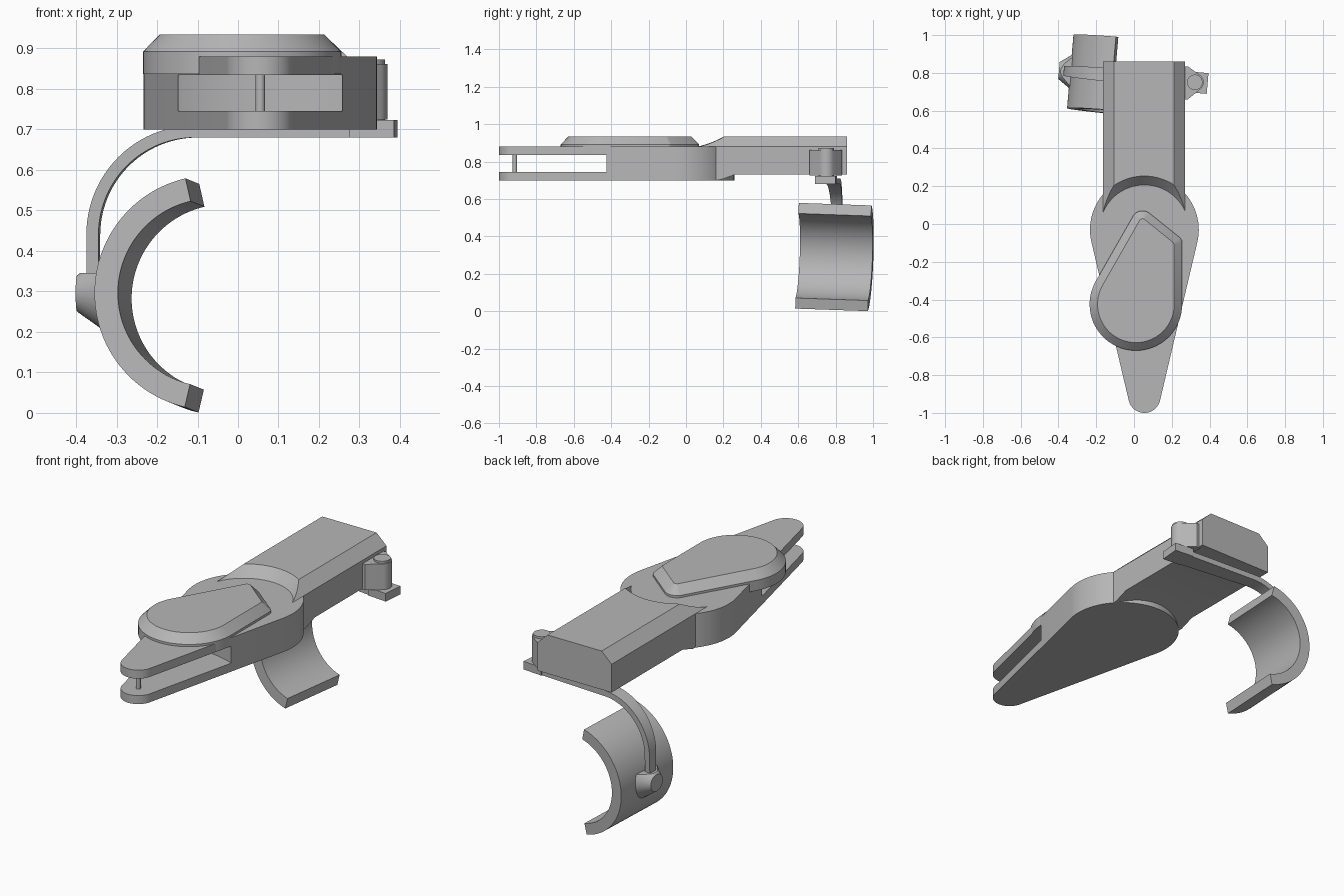
import bpy, bmesh
from math import sin, cos, radians, degrees, asin, atan2, hypot, pi
from mathutils import Matrix, Vector

if "Cube" in bpy.data.objects:
    bpy.data.objects.remove(bpy.data.objects["Cube"])

grey = bpy.data.materials.new("plain_grey")
grey.use_nodes = True
colour = (0.47, 0.47, 0.47, 1)
grey.diffuse_color = colour
grey.node_tree.nodes["Principled BSDF"].inputs["Base Color"].default_value = colour


def loft(name, rings, matrix=None):
    """Skin a list of equal rings and cap both ends."""
    bm = bmesh.new()
    loops = [[bm.verts.new(p) for p in ring] for ring in rings]
    n = len(loops[0])
    for a, b in zip(loops, loops[1:]):
        for i in range(n):
            j = (i + 1) % n
            bm.faces.new((a[i], a[j], b[j], b[i]))
    bm.faces.new(loops[0][::-1])
    bm.faces.new(loops[-1])
    bmesh.ops.recalc_face_normals(bm, faces=bm.faces)
    if matrix:
        bm.transform(matrix)
    mesh = bpy.data.meshes.new(name)
    bm.to_mesh(mesh)
    bm.free()
    mesh.materials.append(grey)
    obj = bpy.data.objects.new(name, mesh)
    bpy.context.collection.objects.link(obj)
    return obj


def prism(name, outline, z0, z1, matrix=None):
    return loft(name, [[(x, y, z) for x, y in outline] for z in (z0, z1)], matrix)


def arc(cx, cy, r, start, end, steps=24):
    angles = [radians(start + (end - start) * i / steps) for i in range(steps + 1)]
    return [(cx + r * cos(a), cy + r * sin(a)) for a in angles]


def circle(cx, cy, r, steps=32):
    return arc(cx, cy, r, 0, 360, steps)[:-1]


def box(name, low, high, matrix=None):
    (x0, y0, z0), (x1, y1, z1) = low, high
    return prism(name, [(x0, y0), (x1, y0), (x1, y1), (x0, y1)], z0, z1, matrix)


def cut(target, cutter):
    cutter.hide_render = True
    mod = target.modifiers.new("cut", "BOOLEAN")
    mod.operation, mod.solver, mod.object = "DIFFERENCE", "EXACT", cutter
    bpy.context.view_layer.objects.active = target
    bpy.ops.object.modifier_apply(modifier=mod.name)
    bpy.data.objects.remove(cutter)


parts = []

# Teardrop body with a forked nose
BX, BY, BR = 0.055, -0.03, 0.288
NY, NR = -0.915, 0.085
lean = degrees(asin((BR - NR) / (BY - NY)))
outline = arc(BX, BY, BR, -lean, 180 + lean, 48) + arc(BX, NY, NR, 180 + lean, 360 - lean)
body = prism("body", outline, 0.70, 0.88)
cut(body, prism("slot_cutter", arc(BX, NY, 0.53, -20, 200, 64), 0.745, 0.835))
nose_pin = prism("nose_pin", circle(BX, NY, 0.012, 16), 0.74, 0.84)
parts += [body, nose_pin]

# Handle: chamfered bar with a sloped underside and a conical front relief
section = [(-0.165, 0.701), (0.27, 0.701), (0.27, 0.88),
           (0.212, 0.935), (-0.107, 0.935), (-0.165, 0.88)]
handle = loft("handle", [[(x, y, z) for x, z in section] for y in (0, 0.86)])
ramp = [(0.18, 0.701), (0.26, 0.73), (0.9, 0.73), (0.9, 0.6), (0.18, 0.6)]
cut(handle, loft("ramp_cutter", [[(x, y, z) for y, z in ramp] for x in (-0.5, 0.5)]))
cone = [[(x, y, z) for x, y in circle(BX, BY, r, 96)]
        for r, z in ((0.236, 0.879), (0.284, 0.935), (0.293, 0.945))]
cut(handle, loft("relief_cutter", cone))
parts.append(handle)


# Raised cover on the body, with a bevelled rim
def cover_outline(inset):
    big, small = Vector((0.01, -0.425)), Vector((0.045, 0.01))
    rb, rs = 0.245 - inset, 0.06 - inset
    d = small - big
    tangent = degrees(atan2(d.y, d.x) + pi / 2 - asin((rb - rs) / d.length))
    return (arc(big.x, big.y, rb, tangent, 360, 40)
            + [(0.255 - inset, -0.09 - inset / 2), (0.247 - inset, -0.075 - inset / 2)]
            + arc(small.x, small.y, rs, 53, tangent, 12)[:-1])


parts.append(loft("cover", [[(x, y, z) for x, y in cover_outline(i)]
                            for i, z in ((0, 0.837), (0, 0.892), (0.042, 0.935))]))

# Pivot boss on the side of the handle
boss = [(0.26, 0.66), (0.285, 0.66)] + arc(0.322, 0.75, 0.047, -50, 50, 12) \
    + [(0.285, 0.835), (0.26, 0.835)]
parts.append(prism("pivot_boss", boss, 0.725, 0.862))
parts.append(prism("pivot_pin", circle(0.322, 0.75, 0.041), 0.69, 0.873))

# Swinging arm assembly, turned about the pivot
swing = Matrix.Translation((0.32, 0.75, 0)) @ Matrix.Rotation(radians(-5), 4, "Z")
parts.append(box("arm_pad", (-0.04, -0.055, 0.68), (0.07, 0.055, 0.723), swing))

# Arm: tapering strip that bends down to the cuff
path = [(0.03, 0.695, 90)]
path += [(x, z, 90 + 90 * i / 24) for i, (x, z) in enumerate(arc(-0.425, 0.44, 0.255, 90, 180))]
path.append((-0.68, 0.28, 180))
rings, run = [], 0
for i, (x, z, a) in enumerate(path):
    if i:
        run += hypot(x - path[i - 1][0], z - path[i - 1][1])
    w = 0.052 - 0.032 * run / 1.02
    nx, nz = 0.015 * cos(radians(a)), 0.015 * sin(radians(a))
    rings.append([(x + s * nx, t * w, z + s * nz)
                  for s, t in ((-1, -1), (1, -1), (1, 1), (-1, 1))])
parts.append(loft("arm", rings, swing))

# Cuff: open ring, slightly tilted
cuff_place = swing @ Matrix.Translation((-0.37, 0, 0.29)) @ Matrix.Rotation(radians(-2), 4, "X")
cuff = arc(0, 0, 0.29, 103, 257, 48) + arc(0, 0, 0.232, 257, 103, 48)
parts.append(loft("cuff", [[(x, y, z) for x, z in cuff] for y in (-0.195, 0.195)], cuff_place))

# Conical socket joining the arm and the cuff
cone = [[(x, y, z + 0.295) for y, z in circle(0, 0, r)]
        for x, r in ((-0.72, 0.045), (-0.635, 0.105))]
socket = loft("cuff_socket", cone, swing)
cut(socket, box("socket_cutter", (-0.8, -0.2, 0.346), (-0.5, 0.2, 0.5), swing))
parts.append(socket)

# Smooth the curved walls and keep hard edges crisp
bpy.ops.object.select_all(action="DESELECT")
for part in parts:
    part.select_set(True)
bpy.context.view_layer.objects.active = parts[0]
bpy.ops.object.shade_smooth_by_angle(angle=radians(25))
